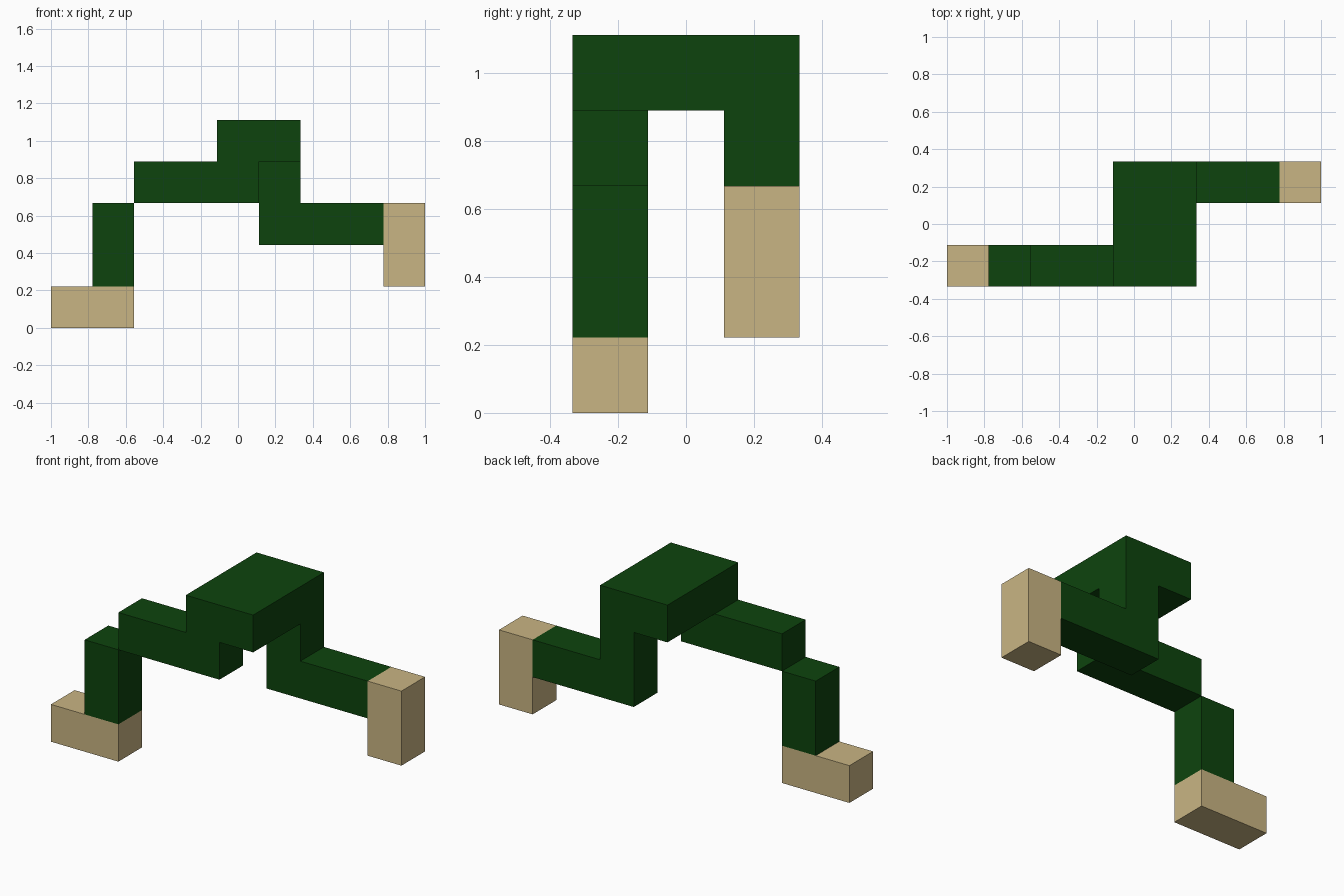
import bpy, bmesh
from mathutils import Vector

if "Cube" in bpy.data.objects:
    bpy.data.objects.remove(bpy.data.objects["Cube"])

U = 2 / 9  # grid unit: the model is 9 x 3 x 5 units


def material(name, color):
    m = bpy.data.materials.new(name)
    m.diffuse_color = (*color, 1)
    m.use_nodes = True
    m.node_tree.nodes["Principled BSDF"].inputs["Base Color"].default_value = m.diffuse_color
    return m


green = material("dark green", (0.0040, 0.0578, 0.0040))
tan = material("tan", (0.584, 0.462, 0.227))


def block(name, x, y, z, mat):
    """Box spanning the given (start, end) grid ranges."""
    bm = bmesh.new()
    bmesh.ops.create_cube(bm, size=1)
    for v in bm.verts:
        v.co = Vector((r[0] + (c + 0.5) * (r[1] - r[0])) * U
                      for c, r in zip(v.co, (x, y, z)))
        v.co -= Vector((4.5 * U, 1.5 * U, 0))
    mesh = bpy.data.meshes.new(name)
    bm.to_mesh(mesh)
    bm.free()
    mesh.materials.append(mat)
    bpy.context.collection.objects.link(bpy.data.objects.new(name, mesh))


front, back = (0, 1), (2, 3)

# Central body
block("body", (4, 6), (0, 3), (4, 5), green)

# Front limb, reaching left and down to the ground
block("front_upper_limb", (2, 5), front, (3, 4), green)
block("front_lower_limb", (1, 2), front, (1, 3), green)
block("front_foot", (0, 2), front, (0, 1), tan)

# Back limb, dropping down and reaching right
block("back_upper_limb", (5, 6), back, (3, 4), green)
block("back_lower_limb", (5, 8), back, (2, 3), green)
block("back_foot", (8, 9), back, (1, 3), tan)
